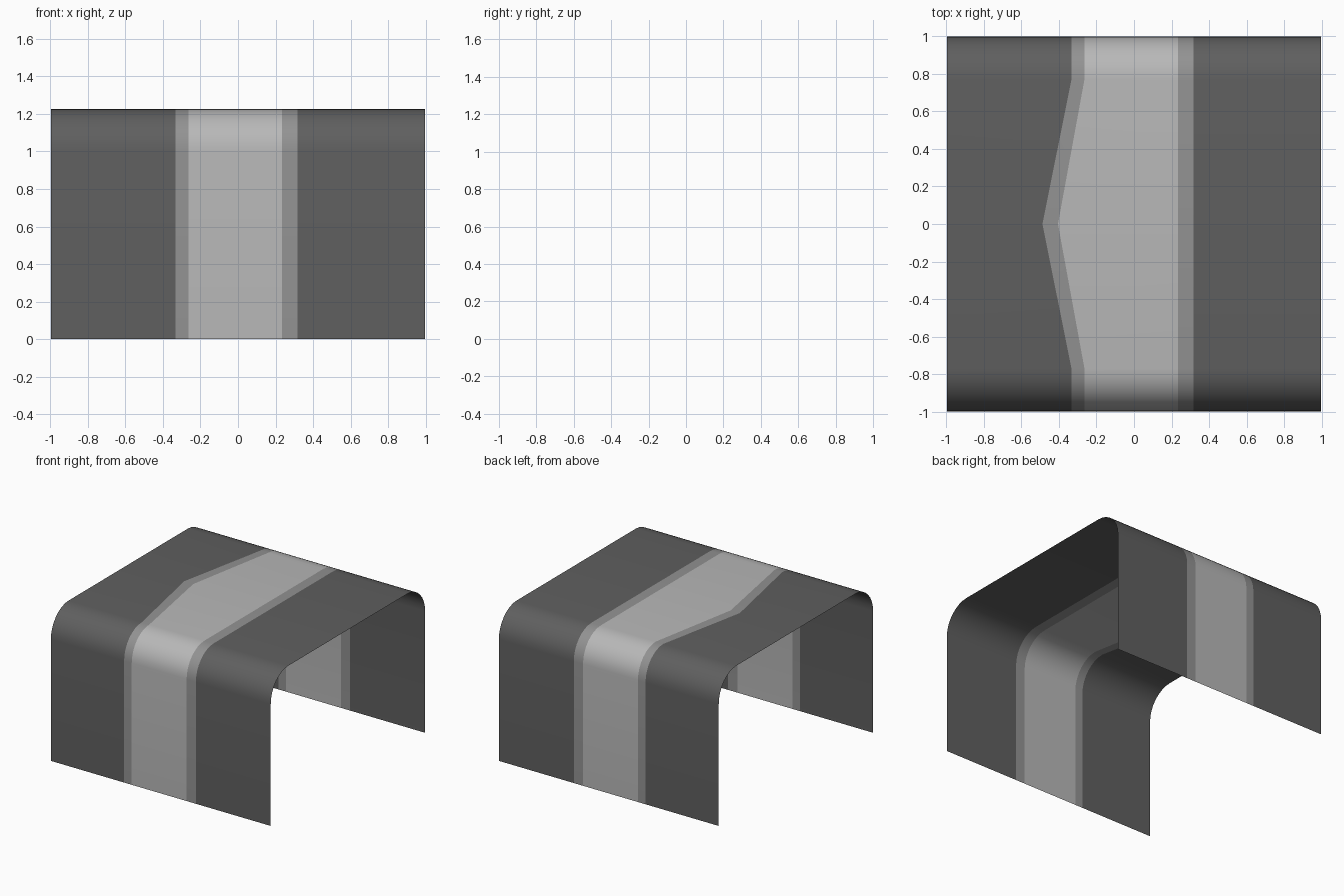
import bpy, bmesh
from math import sin, cos, pi

if "Cube" in bpy.data.objects:
    bpy.data.objects.remove(bpy.data.objects["Cube"])

W, H, R, SEG = 0.997, 1.227, 0.23, 8   # half width, height, bend radius, bend segments


def bend_profile():
    """Half of the arch section in (y, z), front foot to top centre, then mirrored."""
    half = [(-1.0, 0.0)]
    for i in range(SEG + 1):
        a = pi / 2 * i / SEG
        half.append((-1 + R - R * cos(a), H - R + R * sin(a)))
    return half + [(0.0, H)] + [(-y, z) for y, z in reversed(half)]


PROFILE = bend_profile()


def material(name, grey):
    m = bpy.data.materials.new(name)
    m.diffuse_color = (grey, grey, grey, 1)
    m.use_nodes = True
    m.node_tree.nodes["Principled BSDF"].inputs["Base Color"].default_value = m.diffuse_color
    return m


def band(name, left, right, mat):
    """Sheet strip between two borders; each border is (x on the sides, x at top centre)."""
    bm = bmesh.new()
    rows = []
    for y, z in PROFILE:
        k = 1 if y == 0 else 0
        rows.append([bm.verts.new((b[k], y, z)) for b in (left, right)])
    for a, b in zip(rows, rows[1:]):
        bm.faces.new((a[0], a[1], b[1], b[0])).smooth = True
    me = bpy.data.meshes.new(name)
    bm.to_mesh(me)
    bm.free()
    me.materials.append(mat)
    bpy.context.collection.objects.link(bpy.data.objects.new(name, me))


dark = material("dark_grey", 0.115)
mid = material("mid_grey", 0.29)
light = material("light_grey", 0.48)

# Borders from left to right; the two left ones kink outwards at the top centre
borders = [(-W, -W), (-0.333, -0.488), (-0.264, -0.405),
           (0.234, 0.234), (0.318, 0.318), (W, W)]
bands = [("left_panel", dark), ("left_trim", mid), ("centre_stripe", light),
         ("right_trim", mid), ("right_panel", dark)]
for (name, mat), l, r in zip(bands, borders, borders[1:]):
    band(name, l, r, mat)
